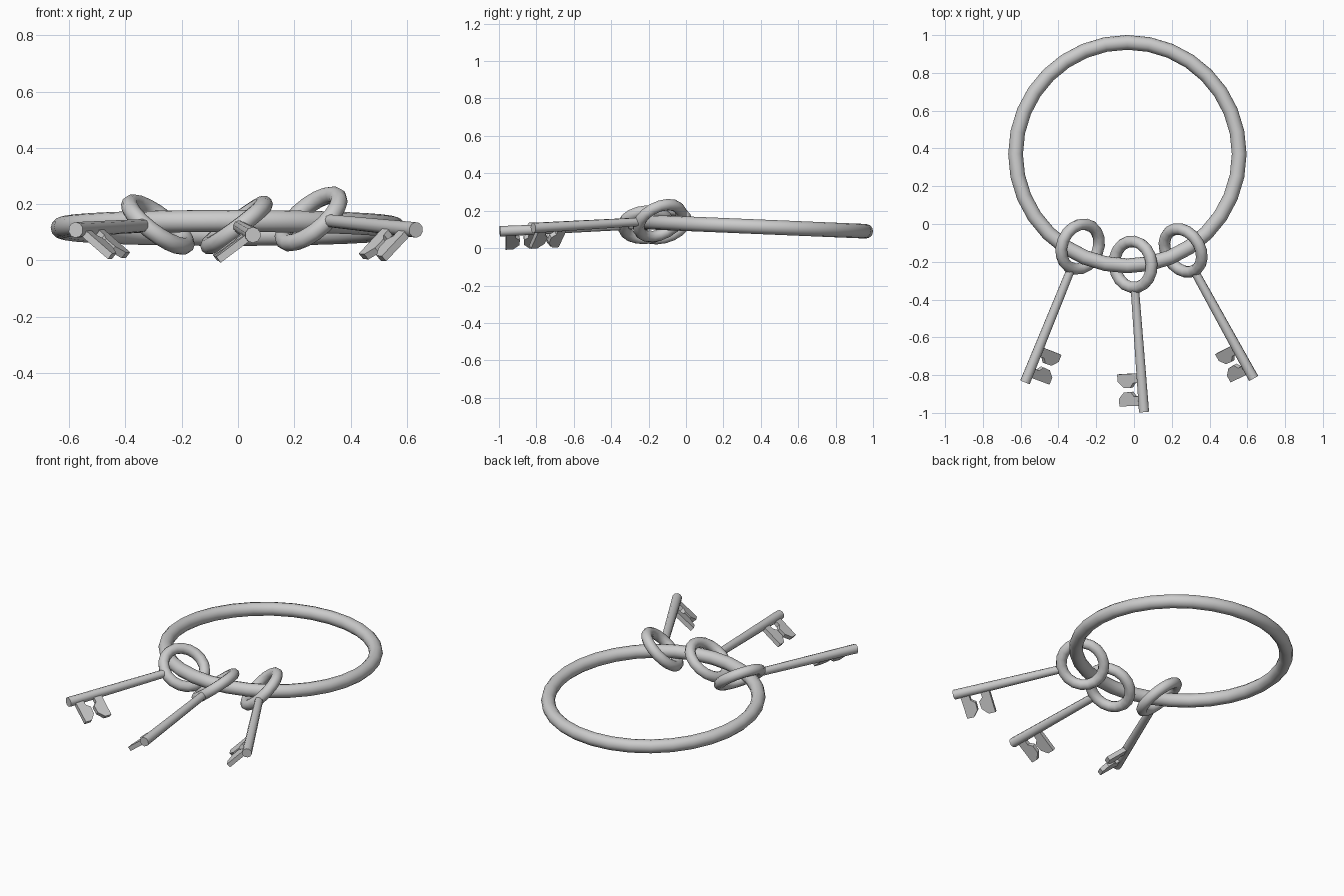
import bpy, bmesh
from math import radians, cos, sin
from mathutils import Matrix, Vector

cube = bpy.data.objects.get("Cube")
if cube:
    bpy.data.objects.remove(cube, do_unlink=True)

steel = bpy.data.materials.new("light_grey_metal")
steel.use_nodes = True
colour = (0.6, 0.6, 0.6, 1)
steel.diffuse_color = colour
steel.node_tree.nodes["Principled BSDF"].inputs["Base Color"].default_value = colour


def finish(obj, name, matrix, angle):
    obj.name = name
    obj.matrix_world = matrix
    obj.data.materials.append(steel)
    bpy.ops.object.select_all(action='DESELECT')
    obj.select_set(True)
    bpy.context.view_layer.objects.active = obj
    bpy.ops.object.shade_smooth_by_angle(angle=radians(angle))


def torus(name, matrix, major, minor, segments, sides):
    bpy.ops.mesh.primitive_torus_add(major_radius=major, minor_radius=minor,
                                     major_segments=segments, minor_segments=sides)
    finish(bpy.context.object, name, matrix, 60)


# Tooth outline: reach from the shaft axis, distance from the middle of the gap
TOOTH = [(0, .086), (.15, .085), (.15, .045), (.115, .013),
         (.07, .011), (.05, .035), (0, .035)]
THICK = 0.026


def tooth(name, matrix, side, middle):
    bm = bmesh.new()
    face = bm.faces.new([bm.verts.new((u, middle + side * v, -THICK / 2)) for u, v in TOOTH])
    out = bmesh.ops.extrude_face_region(bm, geom=[face])
    top = [v for v in out["geom"] if isinstance(v, bmesh.types.BMVert)]
    bmesh.ops.translate(bm, verts=top, vec=(0, 0, THICK))
    bmesh.ops.recalc_face_normals(bm, faces=bm.faces)
    mesh = bpy.data.meshes.new(name)
    bm.to_mesh(mesh)
    bm.free()
    obj = bpy.data.objects.new(name, mesh)
    bpy.context.collection.objects.link(obj)
    finish(obj, name, matrix, 30)


def key(name, centre, tip, side, lean):
    # Key frame: x towards the teeth, y along the shaft, z across the flat of the key
    centre, tip = Vector(centre), Vector(tip)
    length = (tip - centre).length
    along = (tip - centre).normalized()
    across = Vector((along.y, -along.x, 0)).normalized() * side
    bit = across * cos(radians(lean)) - Vector((0, 0, sin(radians(lean))))
    bit = (bit - along * bit.dot(along)).normalized()
    frame = Matrix((bit, along, bit.cross(along))).transposed().to_4x4()
    frame.translation = centre

    torus(name + "_bow", frame, 0.123, 0.031, 18, 10)

    start = 0.125
    bpy.ops.mesh.primitive_cone_add(vertices=10, radius1=0.023, radius2=0.028,
                                    depth=length - start)
    place = Matrix.Translation((0, (start + length) / 2, 0)) @ Matrix.Rotation(radians(-90), 4, 'X')
    finish(bpy.context.object, name + "_shaft", frame @ place, 50)

    tooth(name + "_outer_tooth", frame, 1, length - 0.12)
    tooth(name + "_inner_tooth", frame, -1, length - 0.12)


# Large carrying ring, tipped slightly up towards the front
torus("carrying_ring",
      Matrix.Translation((-0.035, 0.37, 0.115)) @ Matrix.Rotation(radians(-2.4), 4, 'X'),
      0.592, 0.039, 32, 12)

# Three keys hanging on the ring
key("right_key", (-0.285, -0.12, 0.127), (-0.577, -0.838, 0.108), -1, 39)
key("middle_key", (-0.005, -0.214, 0.125), (0.053, -0.995, 0.09), 1, 37)
key("left_key", (0.26, -0.14, 0.147), (0.633, -0.817, 0.108), 1, 44)
